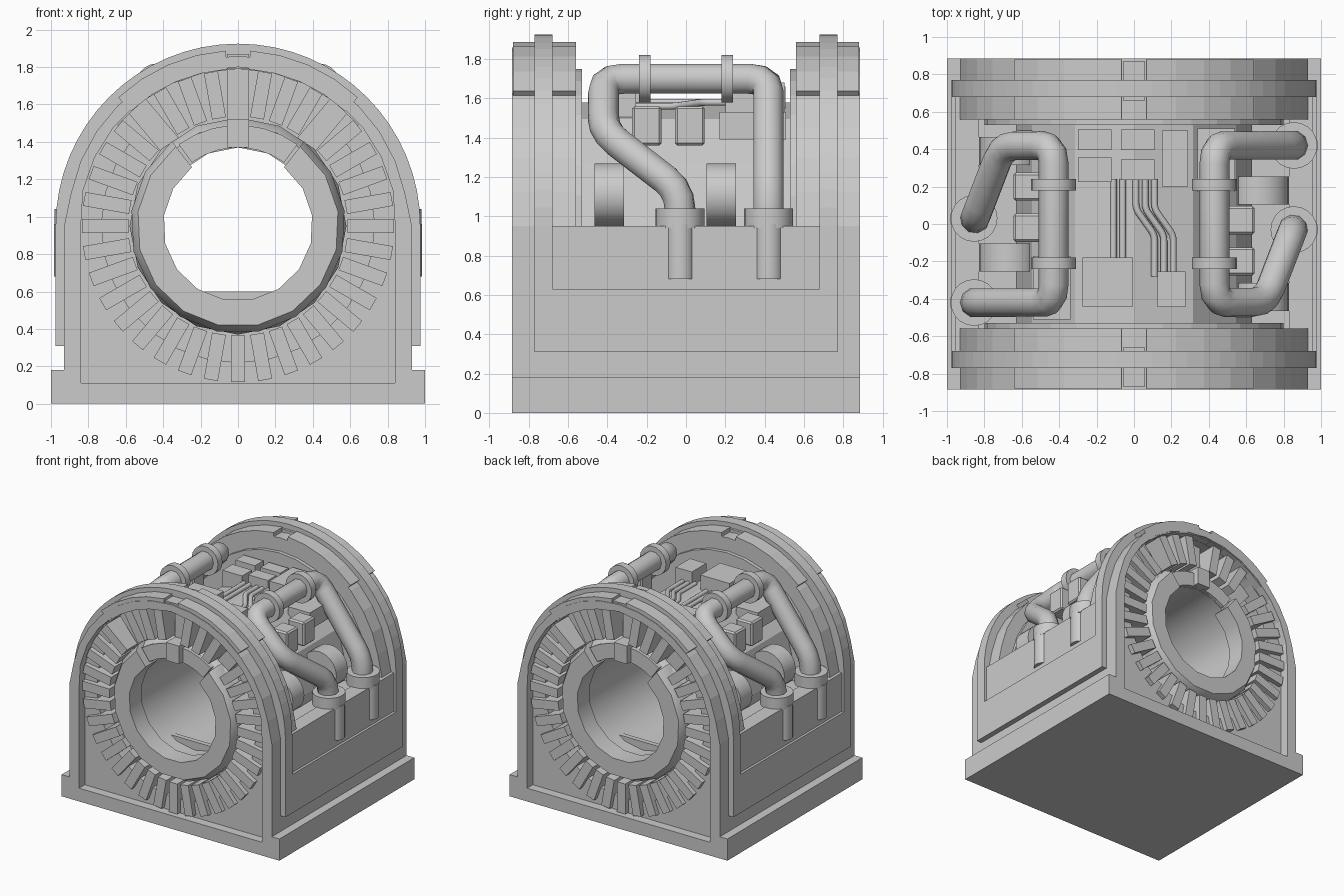
import bpy, bmesh, math
from mathutils import Vector, Matrix

if "Cube" in bpy.data.objects:
    bpy.data.objects.remove(bpy.data.objects["Cube"], do_unlink=True)

CZ = 0.95  # height of the bore axis
grey = bpy.data.materials.new("plain grey")
grey.use_nodes = True
grey.diffuse_color = (0.6, 0.6, 0.6, 1)
grey.node_tree.nodes["Principled BSDF"].inputs["Base Color"].default_value = (0.6, 0.6, 0.6, 1)


def activate(ob):
    bpy.ops.object.select_all(action='DESELECT')
    ob.select_set(True)
    bpy.context.view_layer.objects.active = ob


def finish(ob, smooth=False):
    ob.data.materials.clear()
    ob.data.materials.append(grey)
    activate(ob)
    if smooth:
        bpy.ops.object.shade_smooth_by_angle(angle=math.radians(40))
    else:
        bpy.ops.object.shade_flat()
    return ob


def from_bmesh(name, bm, smooth=False):
    bmesh.ops.recalc_face_normals(bm, faces=bm.faces)
    me = bpy.data.meshes.new(name)
    bm.to_mesh(me)
    bm.free()
    ob = bpy.data.objects.new(name, me)
    bpy.context.collection.objects.link(ob)
    return finish(ob, smooth)


def from_curve(name, loops, dims, cyclic, smooth=False, **settings):
    cu = bpy.data.curves.new(name, 'CURVE')
    cu.dimensions = dims
    for key, value in settings.items():
        setattr(cu, key, value)
    for loop in loops:
        sp = cu.splines.new('POLY')
        sp.points.add(len(loop) - 1)
        for p, co in zip(sp.points, loop):
            p.co = (co[0], co[1], co[2] if len(co) > 2 else 0, 1)
        sp.use_cyclic_u = cyclic
    ob = bpy.data.objects.new(name, cu)
    bpy.context.collection.objects.link(ob)
    activate(ob)
    bpy.ops.object.convert(target='MESH')
    return finish(bpy.context.object, smooth)


def plate(name, loops, y0, y1):
    """Flat outline in x,z with holes, extruded from y0 to y1."""
    ob = from_curve(name, loops, '2D', True, fill_mode='BOTH', extrude=abs(y1 - y0) / 2)
    ob.data.transform(Matrix.Translation((0, (y0 + y1) / 2, 0)) @ Matrix.Rotation(math.pi / 2, 4, 'X'))
    return ob


def polar(r, deg):
    a = math.radians(deg)
    return (r * math.cos(a), CZ + r * math.sin(a))


def arc(r, a0, a1, n):
    return [polar(r, a0 + (a1 - a0) * i / n) for i in range(n + 1)]


def circle(r, n):
    return arc(r, -90, 270, n)[:-1]


def arch(w, r, z0, n):
    return [(w, z0), (w, CZ)] + arc(r, 0, 180, n)[1:-1] + [(-w, CZ), (-w, z0)]


def sector(r0, r1, a0, a1, n):
    return arc(r0, a0, a1, n) + arc(r1, a1, a0, n)


def stepped(upper):
    """Adds the wider foot below an upper outline running right to left."""
    return [(1, 0), (1, .18), (.93, .18)] + upper + [(-.93, .18), (-1, .18), (-1, 0)]


def lathe(name, prof, a0, a1, n):
    """Turns an (r, y) profile about the bore axis."""
    bm = bmesh.new()
    full = a1 - a0 >= 360
    rings = []
    for i in range(n if full else n + 1):
        pts = [(polar(r, a0 + (a1 - a0) * i / n), y) for r, y in prof]
        rings.append([bm.verts.new((p[0], y, p[1])) for p, y in pts])
    for i in range(n):
        a, b = rings[i], rings[(i + 1) % len(rings)]
        for j in range(len(prof)):
            k = (j + 1) % len(prof)
            bm.faces.new((a[j], a[k], b[k], b[j]))
    if not full:
        bm.faces.new(rings[0])
        bm.faces.new(rings[-1])
    return from_bmesh(name, bm, True)


def box(name, c, size, tilt=0, bevel=0):
    """Box at c, tilted about the y axis."""
    bm = bmesh.new()
    bmesh.ops.create_cube(bm, size=1)
    bm.transform(Matrix.Translation(c) @ Matrix.Rotation(math.radians(tilt), 4, 'Y') @ Matrix.Diagonal((*size, 1)))
    if bevel:
        bmesh.ops.bevel(bm, geom=bm.edges[:], offset=bevel, segments=1, affect='EDGES')
    return from_bmesh(name, bm)


def radial_box(name, deg, r0, r1, width, y0, y1):
    x, z = polar((r0 + r1) / 2, deg)
    return box(name, (x, (y0 + y1) / 2, z), (r1 - r0, abs(y1 - y0), width), -deg)


def drum(name, c, r, depth, axis, n=20):
    bm = bmesh.new()
    bmesh.ops.create_cone(bm, cap_ends=True, segments=n, radius1=r, radius2=r, depth=depth)
    turn = Matrix.Rotation(math.pi / 2, 4, 'X') if axis == 'Y' else Matrix()
    bm.transform(Matrix.Translation(c) @ turn)
    return from_bmesh(name, bm, True)


def pipe(name, pts, r, bend):
    """Round pipe along a path with softened corners."""
    pts = [Vector(p) for p in pts]
    path = [pts[0]]
    for a, b, c in zip(pts, pts[1:], pts[2:]):
        s, e = b + (a - b).normalized() * bend, b + (c - b).normalized() * bend
        path += [s * (1 - t) ** 2 + b * 2 * t * (1 - t) + e * t * t for t in (0, .33, .67, 1)]
    path.append(pts[-1])
    return from_curve(name, [path], '3D', False, True, fill_mode='FULL', bevel_depth=r,
                      bevel_resolution=3, use_fill_caps=True)


# Lower body between the end walls, cradling the core
trough = [(.93, CZ), (.83, CZ), (.83, .85), (.49, .85)] + arc(.5, -12, -168, 12) + \
         [(-.49, .85), (-.83, .85), (-.83, CZ), (-.93, CZ)]
plate("lower_body", [stepped(trough)], -.56, .56)

# Core: bored tube and faceted casing
lathe("core_tube", [(.42, -.78), (.54, -.78), (.58, -.72), (.58, .72), (.54, .78), (.42, .78)], -90, 270, 16)
plate("core_casing", [circle(.63, 12), circle(.5, 16)], -.55, .55)

fan_hole = arc(.84, 40, 140, 8) + arc(.73, 140, 400, 20)
for s, end in ((-1, "front"), (1, "back")):
    # End wall, recessed panel and surrounding frame
    plate(end + "_inner_rim", [arch(.8, .8, .6, 16), circle(.5, 16)], s * .53, s * .57)
    plate(end + "_wall", [stepped(arch(.93, .91, .3, 16)), circle(.5, 16)], s * .56, s * .66)
    plate(end + "_panel", [stepped(arch(.93, .91, .3, 16)), fan_hole], s * .66, s * .81)
    plate(end + "_frame", [stepped(arch(.93, .91, .3, 16)), arch(.84, .85, .11, 14)], s * .81, s * .885)
    # Outer rib wrapped over the arch
    rib = [(.975, .31)] + arc(.975, 0, 180, 32) + [(-.975, .31), (-.9, .31)] + arc(.9, 180, 0, 32) + [(.9, .31)]
    plate(end + "_rib", [rib], s * .68, s * .77)
    # Crown caps either side of the top slot
    for a in (47, 94):
        plate(end + "_crown_cap", [sector(.84, .94, a, a + 39, 4)], s * .56, s * .88)
    # Bore flange, open at the top
    lathe(end + "_flange", [(.4, s * .7), (.4, s * .86), (.54, s * .86), (.575, s * .8), (.575, s * .7)], 128, 412, 13)
    for a in (54, 94):
        plate(end + "_flange_segment", [sector(.42, .54, a, a + 32, 3)], s * .76, s * .81)
    # Top bracket and side arms
    radial_box(end + "_bracket", 90, .42, .57, .12, s * .7, s * .86)
    radial_box(end + "_bracket_arm", 90, .55, .93, .12, s * .66, s * .74)
    radial_box(end + "_bracket_top", 90, .84, .92, .12, s * .74, s * .87)
    for a in (50, 130):
        radial_box(end + "_side_arm", a, .52, .86, .12, s * .64, s * .72)
    # Radial fins
    for i in range(36):
        if i not in (5, 9, 13):
            radial_box(end + "_fin", i * 10, .585, .835, .075, s * .66, s * .85)

for s, side in ((1, "left"), (-1, "right")):
    made = [
        # Side cladding
        box(side + "_lower_cladding", (.94, 0, .47), (.07, 1.5, .32)),
        box(side + "_upper_cladding", (.93, 0, .79), (.05, 1.36, .32)),
        # Main pipe with couplings and sockets
        pipe(side + "_pipe", [(.85, .42, .68), (.85, .42, 1.14), (.43, .42, 1.7), (.43, -.42, 1.7),
                              (.7, -.42, 1.43), (.85, -.03, 1.13), (.85, -.03, .68)], .08, .1),
    ]
    for y in (-.21, .21):
        made.append(drum(side + "_coupling", (.43, y, 1.7), .12, .06, 'Y'))
    for y in (-.03, .42):
        made.append(drum(side + "_socket", (.855, y, .99), .125, .1, 'Z'))
        made.append(drum(side + "_socket_sleeve", (.91, y, .82), .075, .28, 'Z'))
    # Coils and casing blocks
    for y in (-.39, .18):
        made.append(drum(side + "_coil", (.67, y, 1.11), .16, .15, 'Y'))
    for y in (-.2, .02):
        made.append(box(side + "_block", (.57, y, 1.46), (.15, .15, .2), 0, .012))
    made.append(box(side + "_shelf", (.44, .34, 1.46), (.2, .34, .14)))
    for ob in made:
        if s < 0:
            ob.data.transform(Matrix.Rotation(math.pi, 4, 'Z'))

# Equipment boxes on top of the core
for x, y, w, d, top in ((-.21, .45, .18, .11, 1.66), (.02, .45, .18, .11, 1.66), (-.21, .29, .18, .13, 1.64),
                        (.02, .29, .18, .11, 1.66), (.22, .35, .14, .3, 1.68), (-.14, -.31, .27, .26, 1.7),
                        (.2, -.35, .15, .19, 1.66)):
    box("equipment_box", (x, y, (top + 1.45) / 2), (w, d, top - 1.45))

# Cables between the boxes
for x in (-.11, -.06):
    pipe("straight_cable", [(x, .24, 1.58), (x, -.2, 1.58)], .018, .02)
for x in (.01, .06, .11):
    pipe("bent_cable", [(x, .24, 1.58), (x, .08, 1.58), (x + .1, -.06, 1.56), (x + .1, -.28, 1.56)], .018, .03)
